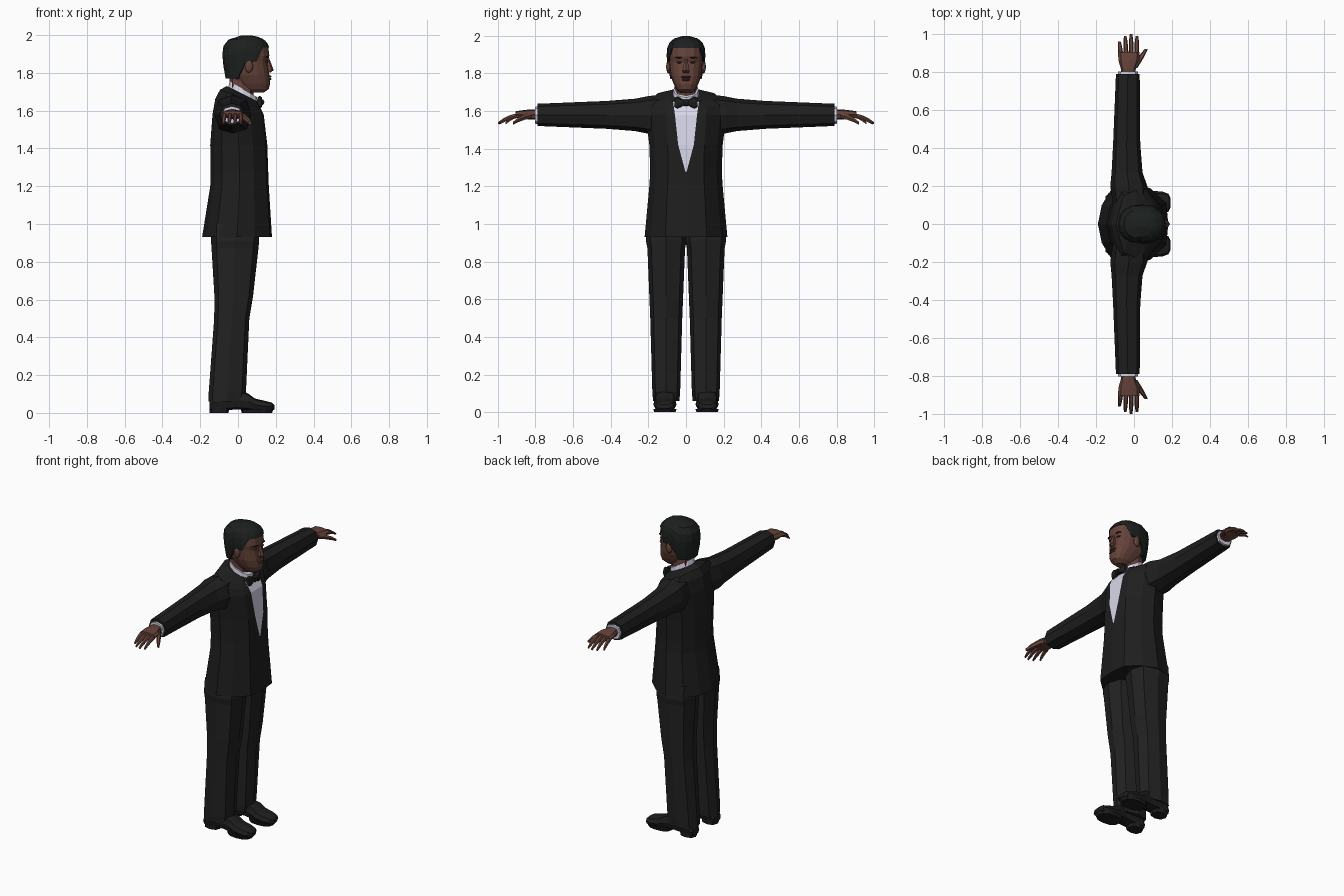
import bpy, bmesh
from math import sin, cos, pi, sqrt, copysign
from mathutils import Vector, Matrix

cube = bpy.data.objects.get("Cube")
if cube:
    bpy.data.objects.remove(cube)


def material(name, red, green, blue):
    m = bpy.data.materials.new(name)
    m.use_nodes = True
    m.diffuse_color = (red, green, blue, 1)
    bsdf = next(n for n in m.node_tree.nodes if n.type == 'BSDF_PRINCIPLED')
    bsdf.inputs["Base Color"].default_value = m.diffuse_color
    return m


JACKET = material("jacket black", .013, .013, .013)
TROUSER = material("trouser black", .016, .016, .016)
WHITE = material("shirt white", .68, .67, .8)
SKIN = material("skin brown", .13, .056, .042)
DEEP = material("deep skin brown", .07, .03, .025)
HAIR = material("hair black", .011, .014, .013)


def add_object(name, bm, materials):
    bmesh.ops.recalc_face_normals(bm, faces=bm.faces)
    mesh = bpy.data.meshes.new(name)
    bm.to_mesh(mesh)
    bm.free()
    for m in materials:
        mesh.materials.append(m)
    bpy.context.collection.objects.link(bpy.data.objects.new(name, mesh))


def loft(name, rings, materials, rule=None):
    """Skin a row of rings, capped at both ends; rule picks the material."""
    bm = bmesh.new()
    rows = [[bm.verts.new(point) for point in ring] for ring in rings]
    count = len(rows[0])
    for k, (row, above) in enumerate(zip(rows, rows[1:])):
        for i in range(count):
            j = (i + 1) % count
            face = bm.faces.new((row[i], row[j], above[j], above[i]))
            face.material_index = rule(k, i) if rule else 0
    bm.faces.new(rows[0])
    bm.faces.new(rows[-1])
    add_object(name, bm, materials)


def soften(value, power):
    return copysign(abs(value) ** power, value)


def section(axis, pos, low, high, half, middle=0, side=1, sides=8, power=.8, tilt=0):
    """Rounded section across an axis: bounds one way, half width the other."""
    ring = []
    for i in range(sides):
        angle = 2 * pi * i / sides
        a = (low + high) / 2 + (high - low) / 2 * soften(cos(angle), power)
        b = middle + half * soften(sin(angle), power)
        x, y, z = {'z': (a, b, pos - tilt * a), 'y': (a, pos, b), 'x': (pos, b, a)}[axis]
        ring.append((x, y * side, z))
    return ring


def tube(name, axis, mat, rows, **shape):
    loft(name, [section(axis, *row, **shape) for row in rows], [mat])


def blob(name, mat, centre, size):
    """Faceted ellipsoid."""
    bm = bmesh.new()
    bmesh.ops.create_icosphere(bm, subdivisions=2, radius=1)
    bm.transform(Matrix.Translation(centre) @ Matrix.Diagonal((*size, 1)))
    add_object(name, bm, [mat])


def jacket_ring(z, back, front, width):
    """Jacket outline; its front edges part into the shirt opening."""
    depth = front - back
    opening = .004 + .1 * sqrt(max(0, z - 1.28))
    tilt = 5 * max(0, z - 1.6)
    half = [(front, opening), (front - .01, max(width / 2, opening + .01)),
            (front - depth / 4, .85 * width), ((front + back) / 2, width),
            (back + depth / 5, .85 * width), (back + .02, .45 * width)]
    outline = half + [(back, 0)] + [(x, -y) for x, y in reversed(half)]
    return [(x, y, z - tilt * x) for x, y in outline]


# Jacket with the shirt showing in its opening
loft("jacket", [jacket_ring(*row) for row in [
    (.93, -.19, .18, .22), (1.2, -.147, .163, .195), (1.28, -.145, .16, .19),
    (1.42, -.147, .155, .195), (1.58, -.135, .136, .215), (1.64, -.12, .118, .21),
    (1.675, -.095, .104, .175), (1.7, -.06, .1, .085)]],
    [JACKET, WHITE], rule=lambda k, i: int(i == 12 and k > 1))

# Neck, collar and bow tie
tube("neck", 'z', SKIN, [(1.6, -.045, .085, .06), (1.8, -.045, .08, .06)])
tube("shirt_collar", 'z', WHITE, [(1.67, -.055, .1, .074), (1.73, -.045, .1, .067)],
     sides=12, power=1, tilt=.58)
wing = [(.06, .1, .125, .026), (.045, .1, .13, .034), (.012, .1, .13, .014)]
tube("bow_tie", 'y', JACKET, wing + [(-y, *rest) for y, *rest in reversed(wing)], middle=1.645)
tube("bow_knot", 'y', JACKET, [(-.012, .1, .14, .017), (.012, .1, .14, .017)], middle=1.645)

# Head
tube("head", 'z', SKIN, [
    (1.695, .06, .135, .028), (1.715, .02, .163, .05), (1.745, -.01, .17, .066),
    (1.79, -.05, .166, .083), (1.86, -.07, .157, .092), (1.89, -.075, .166, .094),
    (1.94, -.07, .16, .09), (1.98, -.03, .11, .06)], sides=16)


def hair_ring(step, scale=1):
    """Domed ring that starts at the hairline and closes at the crown."""
    ring = []
    for i in range(16):
        c, s = cos(pi * i / 8), sin(pi * i / 8)
        hairline = 1.935 if c > .6 else 1.86 if c > -.2 else 1.77
        z = hairline + (1.999 - hairline) * step
        dome = (1 - ((z - 1.87) / .13) ** 4) ** .5 if z > 1.87 else 1 - 1.4 * (1.87 - z)
        dome *= scale
        ring.append((.043 + .126 * dome * soften(c, .85), .103 * dome * soften(s, .85), z))
    return ring


# Hair cap, tucked in under its lower edge
loft("hair", [hair_ring(0, .8)] + [hair_ring(s) for s in (0, .3, .55, .75, .9, 1)], [HAIR])

# Nose and mouth
tube("nose", 'z', SKIN, [(1.802, .14, .172, .017), (1.815, .14, .189, .021),
                         (1.875, .14, .166, .008)], sides=6)
blob("upper_lip", DEEP, (.16, 0, 1.781), (.018, .028, .007))
blob("lower_lip", DEEP, (.16, 0, 1.767), (.018, .024, .008))


def finger(name, start, end, radius, side):
    """Drooping tapered finger."""
    rings = []
    for t in (0, .4, .75, 1):
        x, y, z = Vector(start).lerp(Vector(end), t)
        r = radius * (1 - t ** 3 / 2)
        rings.append(section('y', y, x - r, x + r, r, z + .03 * t * (1 - t), side, sides=6))
    loft(name, rings, [SKIN])


for side, label in [(1, "left_"), (-1, "right_")]:
    # Eye, eyebrow and ear
    blob(label + "eye", DEEP, (.148, side * .035, 1.859), (.012, .015, .006))
    blob(label + "eyebrow", HAIR, (.15, side * .036, 1.884), (.016, .022, .004))
    blob(label + "ear", SKIN, (.058, side * .093, 1.836), (.022, .013, .036))

    # Sleeve and shirt cuff
    tube(label + "sleeve", 'y', JACKET, [
        (.1, -.11, .07, .11), (.2, -.125, .07, .1), (.27, -.118, .045, .086),
        (.42, -.11, .033, .074), (.79, -.095, .03, .059)], middle=1.58, side=side)
    tube(label + "cuff", 'y', WHITE, [(.77, -.085, .02, .047), (.803, -.083, .02, .045)],
         middle=1.578, side=side)

    # Hand
    tube(label + "palm", 'y', SKIN, [
        (.78, -.065, .005, .026), (.82, -.07, .01, .027),
        (.86, -.082, .028, .024), (.905, -.084, .03, .017)], middle=1.582, side=side)
    for i, part in enumerate(["little", "ring", "middle", "index"]):
        x = -.07 + .028 * i
        tip = 1 - .01 * (i - 2) ** 2
        finger(label + part + "_finger", (x, .89, 1.578), (x * 1.1, tip, 1.535), .013, side)
    finger(label + "thumb", (0, .82, 1.578), (.064, .92, 1.535), .017, side)

    # Trouser leg with front and back creases
    tube(label + "trouser_leg", 'z', TROUSER, [
        (.06, -.157, .03, .07), (.11, -.155, .042, .074), (.5, -.126, .06, .085),
        (.62, -.125, .08, .09), (.87, -.14, .108, .1), (.91, -.143, .112, .108),
        (1, -.14, .11, .1)], middle=.105, side=side, power=.72)

    # Shoe, sole and heel
    tube(label + "shoe", 'x', JACKET, [
        (-.15, .015, .06, .035), (-.125, .012, .1, .05), (0, .018, .12, .05),
        (.05, .015, .105, .057), (.09, .01, .076, .061), (.145, .008, .063, .06),
        (.18, .01, .054, .048), (.192, .018, .042, .025)], middle=.112, side=side, power=.65)
    tube(label + "sole", 'z', JACKET, [(0, .02, .18, .056), (.018, .015, .188, .062)],
         middle=.112, side=side, sides=12)
    tube(label + "heel", 'z', JACKET, [(0, -.15, -.05, .041), (.03, -.152, -.045, .045)],
         middle=.112, side=side)
